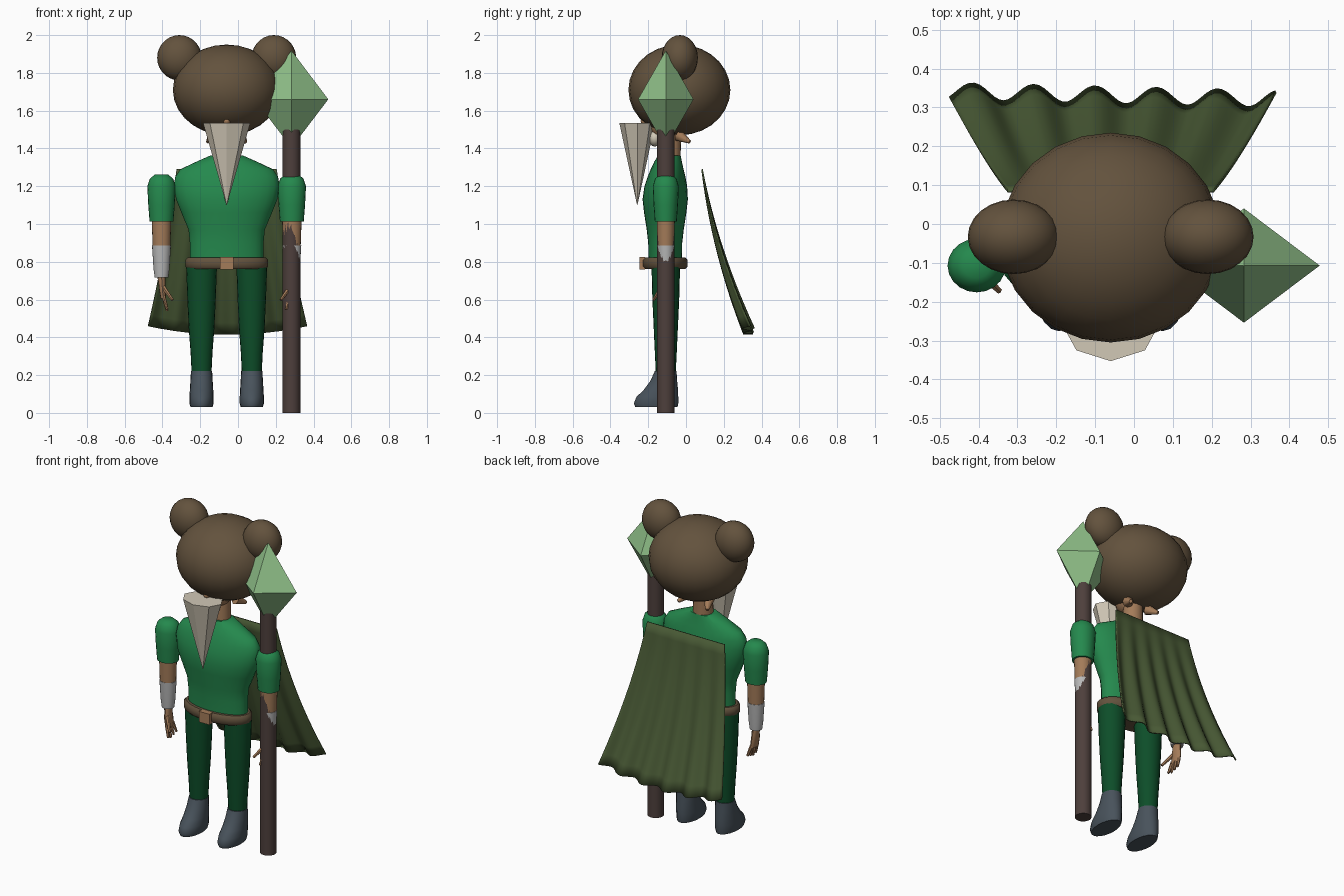
import bpy, bmesh, math
from mathutils import Vector

cube = bpy.data.objects.get("Cube")
if cube:
    bpy.data.objects.remove(cube, do_unlink=True)

MID, MY = -0.06, -0.107   # body axis


def material(name, r, g, b):
    m = bpy.data.materials.new(name)
    m.use_nodes = True
    m.diffuse_color = (r, g, b, 1)
    node = next(n for n in m.node_tree.nodes if n.type == 'BSDF_PRINCIPLED')
    node.inputs["Base Color"].default_value = (r, g, b, 1)
    return m


FUR = material("brown fur", 0.125, 0.085, 0.047)
BEARD = material("cream beard", 0.64, 0.58, 0.47)
SKIN = material("tan skin", 0.37, 0.2, 0.1)
TUNIC = material("tunic green", 0.018, 0.25, 0.075)
TROUSER = material("dark green", 0.004, 0.075, 0.022)
BOOT = material("slate boots", 0.065, 0.085, 0.105)
WOOD = material("dark wood", 0.075, 0.05, 0.045)
CRYSTAL = material("pale green crystal", 0.28, 0.53, 0.25)
CAPE = material("olive cape", 0.065, 0.1, 0.035)
CLOTH = material("grey wrap", 0.48, 0.48, 0.48)


def finish(name, bm, mat, smooth=True):
    bmesh.ops.recalc_face_normals(bm, faces=bm.faces)
    mesh = bpy.data.meshes.new(name)
    bm.to_mesh(mesh)
    bm.free()
    mesh.materials.append(mat)
    ob = bpy.data.objects.new(name, mesh)
    bpy.context.collection.objects.link(ob)
    if smooth:
        bpy.ops.object.select_all(action='DESELECT')
        ob.select_set(True)
        bpy.context.view_layer.objects.active = ob
        bpy.ops.object.shade_smooth_by_angle(angle=math.radians(45))
    return ob


def loft(name, rings, mat, sides=20, smooth=True):
    """Skin stacked ellipses given as (z, centre x, centre y, rx, ry)."""
    bm = bmesh.new()
    loops = []
    for z, cx, cy, rx, ry in rings:
        loops.append([bm.verts.new((cx + rx * math.cos(a), cy + ry * math.sin(a), z))
                      for a in (math.tau * i / sides for i in range(sides))])
    for lo, hi in zip(loops, loops[1:]):
        for i in range(sides):
            j = (i + 1) % sides
            bm.faces.new((lo[i], lo[j], hi[j], hi[i]))
    bm.faces.new(loops[0])
    bm.faces.new(loops[-1])
    return finish(name, bm, mat, smooth)


def ball(name, centre, radii, mat, segments=24):
    bm = bmesh.new()
    bmesh.ops.create_uvsphere(bm, u_segments=segments, v_segments=segments // 2 + 2, radius=1)
    bmesh.ops.scale(bm, vec=radii, verts=bm.verts)
    bmesh.ops.translate(bm, vec=centre, verts=bm.verts)
    return finish(name, bm, mat)


def spike(name, start, end, r1, r2, mat, sides=8):
    """Tapered rod between two points."""
    a, b = Vector(start), Vector(end)
    bm = bmesh.new()
    bmesh.ops.create_cone(bm, cap_ends=True, segments=sides, radius1=r1, radius2=r2,
                          depth=(b - a).length)
    rot = (b - a).to_track_quat('Z', 'Y').to_matrix()
    bmesh.ops.rotate(bm, matrix=rot, verts=bm.verts)
    bmesh.ops.translate(bm, vec=(a + b) / 2, verts=bm.verts)
    return finish(name, bm, mat)


# Head, fur cap and beard
ball("fur_cap", (MID, -0.035, 1.71), (0.285, 0.27, 0.24), FUR)
ball("face", (MID, -0.1, 1.54), (0.085, 0.1, 0.1), SKIN)
ball("nose", (MID, -0.215, 1.545), (0.02, 0.025, 0.02), SKIN, 12)
ball("chin_hair", (MID, -0.165, 1.455), (0.05, 0.035, 0.045), BEARD, 12)
loft("neck", [(1.3, MID, -0.085, 0.06, 0.055), (1.5, MID, -0.08, 0.055, 0.055)], SKIN)
loft("beard", [(1.1, MID, -0.258, 0.001, 0.001), (1.535, MID, -0.258, 0.125, 0.095)],
     BEARD, 8, False)

# Torso, belt and buckle
loft("tunic", [(z, MID, cy, rx, ry) for z, cy, rx, ry in (
    (0.78, -0.11, 0.195, 0.088), (0.9, -0.11, 0.195, 0.09), (0.97, -0.11, 0.202, 0.098),
    (1.06, -0.11, 0.24, 0.112), (1.13, -0.11, 0.268, 0.12), (1.2, -0.107, 0.28, 0.113),
    (1.25, -0.103, 0.272, 0.1), (1.29, -0.1, 0.245, 0.087), (1.33, -0.095, 0.16, 0.073),
    (1.362, -0.088, 0.088, 0.06))], TUNIC, 28)
loft("belt", [(z, MID, -0.11, rx, rx - 0.1) for z, rx in (
    (0.762, 0.207), (0.775, 0.219), (0.81, 0.219), (0.822, 0.207))], FUR, 28)
bm = bmesh.new()
bmesh.ops.create_cube(bm, size=1)
bmesh.ops.scale(bm, vec=(0.072, 0.03, 0.066), verts=bm.verts)
bmesh.ops.translate(bm, vec=(MID, -0.231, 0.792), verts=bm.verts)
finish("buckle", bm, SKIN, False)

# Paired parts
for side, s in (("left", 1), ("right", -1)):
    def at(off):
        return MID + s * off

    ball(f"{side}_fur_ear", (at(0.25), -0.033, 1.88), (0.118, 0.096, 0.12), FUR)
    spike(f"{side}_ear", (at(0.07), -0.04, 1.47), (at(0.1), 0.02, 1.435), 0.032, 0.01, SKIN)

    # Arm
    ax = at(0.345)
    loft(f"{side}_sleeve", [(z, ax, MY, r, r * 0.92) for z, r in (
        (1.012, 0.063), (1.1, 0.07), (1.2, 0.075), (1.24, 0.062), (1.262, 0.035))], TUNIC)
    loft(f"{side}_forearm", [(0.86, ax, MY, 0.046, 0.044), (1.03, ax, MY, 0.052, 0.048)], SKIN)
    loft(f"{side}_wrap", [(0.718, ax, MY, 0.036, 0.034), (0.76, ax, MY, 0.042, 0.038),
                          (0.885, ax, MY, 0.05, 0.046)], CLOTH)
    loft(f"{side}_palm", [(0.605, at(0.335), MY, 0.014, 0.036), (0.65, at(0.34), MY, 0.017, 0.037),
                          (0.725, ax, MY, 0.022, 0.024)], SKIN, 12)
    for i in range(4):
        y = MY - 0.027 + 0.018 * i
        spike(f"{side}_finger_{i + 1}", (at(0.335), y, 0.62),
              (at(0.315), MY + (y - MY) * 1.5, 0.54 + 0.008 * abs(i - 1)), 0.011, 0.007, SKIN, 6)
    spike(f"{side}_thumb", (at(0.335), MY - 0.02, 0.665), (at(0.287), -0.172, 0.598),
          0.013, 0.008, SKIN, 6)

    # Leg and boot
    lx = at(0.133)
    loft(f"{side}_leg", [(z, lx, MY, rx, ry) for z, rx, ry in (
        (0.2, 0.052, 0.052), (0.32, 0.058, 0.058), (0.45, 0.068, 0.064),
        (0.6, 0.075, 0.071), (0.79, 0.082, 0.076))], TROUSER)
    loft(f"{side}_boot", [(z, lx, (toe + heel) / 2, w, (heel - toe) / 2) for z, toe, heel, w in (
        (0.03, -0.268, -0.045, 0.058), (0.05, -0.276, -0.041, 0.064),
        (0.085, -0.262, -0.041, 0.064), (0.12, -0.225, -0.042, 0.062),
        (0.17, -0.188, -0.047, 0.059), (0.222, -0.165, -0.05, 0.056))], BOOT)

# Staff and crystal
SX = 0.283
loft("staff", [(0, SX, MY, 0.047, 0.047), (1.5, SX, MY, 0.047, 0.047)], WOOD, 16)
loft("crystal", [(1.405, SX, MY, 0.001, 0.001), (1.66, SX, MY, 0.195, 0.147),
                 (1.917, SX, MY, 0.001, 0.001)], CRYSTAL, 4, False)

# Cape: a flaring sheet with folds that deepen toward the hem
COLS, ROWS = 66, 14
bm = bmesh.new()
grid = []
for r in range(ROWS + 1):
    t = r / ROWS
    row = []
    for c in range(COLS + 1):
        u = 2 * c / COLS - 1
        half = 0.265 + 0.115 * t + 0.04 * t * t
        fold = 0.022 * t * math.cos(math.tau * (u * 0.42 + 0.045) / 0.158 * 1.0)
        z = 1.29 - t * (0.875 - 0.045 * u * u)
        y = 0.085 + 0.13 * t + 0.115 * t * t + fold - 0.01 * t * u
        row.append(bm.verts.new((MID + 0.005 * t + u * half, y, z)))
    grid.append(row)
for a, b in zip(grid, grid[1:]):
    for c in range(COLS):
        bm.faces.new((a[c], a[c + 1], b[c + 1], b[c]))
cape = finish("cape", bm, CAPE)
thick = cape.modifiers.new("thickness", 'SOLIDIFY')
thick.thickness = 0.008
thick.offset = 0
